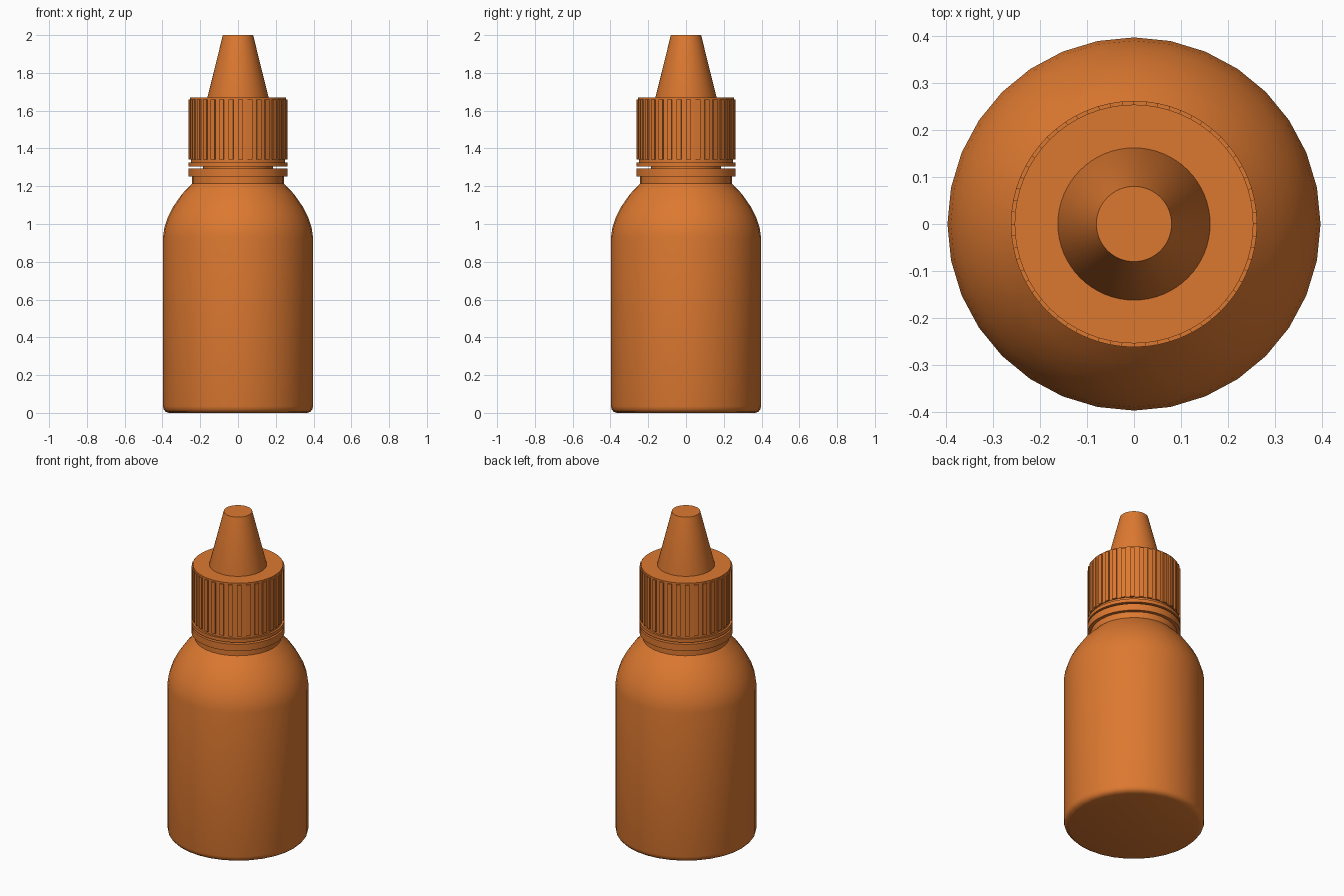
import bpy, bmesh
from math import pi, cos, sin, radians

if "Cube" in bpy.data.objects:
    bpy.data.objects.remove(bpy.data.objects["Cube"])

orange = bpy.data.materials.new("orange_plastic")
orange.diffuse_color = (0.72, 0.19, 0.03, 1)
orange.use_nodes = True
orange.node_tree.nodes["Principled BSDF"].inputs["Base Color"].default_value = orange.diffuse_color


def finish(name, bm, angle=35):
    bmesh.ops.recalc_face_normals(bm, faces=bm.faces)
    me = bpy.data.meshes.new(name)
    bm.to_mesh(me)
    bm.free()
    ob = bpy.data.objects.new(name, me)
    bpy.context.collection.objects.link(ob)
    me.materials.append(orange)
    bpy.ops.object.select_all(action='DESELECT')
    bpy.context.view_layer.objects.active = ob
    ob.select_set(True)
    bpy.ops.object.shade_smooth_by_angle(angle=radians(angle))
    return ob


def lathe(name, profile, sides):
    """Turn (radius, z) points around z, closing both ends with flat caps."""
    bm = bmesh.new()
    rings = [[bm.verts.new((r * cos(2 * pi * i / sides), r * sin(2 * pi * i / sides), z))
              for i in range(sides)] for r, z in profile]
    for a, b in zip(rings, rings[1:]):
        for i in range(sides):
            j = (i + 1) % sides
            bm.faces.new((a[i], a[j], b[j], b[i]))
    bm.faces.new(rings[0])
    bm.faces.new(rings[-1])
    return finish(name, bm)


# Bottle: rounded base, straight wall, domed shoulder, short neck
lathe("bottle_body", [
    (0.365, 0), (0.383, 0.006), (0.393, 0.018), (0.397, 0.035), (0.397, 0.93),
    (0.39, 0.98), (0.372, 1.035), (0.342, 1.093), (0.297, 1.158), (0.243, 1.214),
    (0.243, 1.26)], 32)

# Collar on the neck and the inner neck rising into the cap
lathe("neck_collar", [(0.262, 1.252), (0.262, 1.294)], 64)
lathe("inner_neck", [(0.185, 1.28), (0.185, 1.35)], 64)

# Tamper ring below the cap, with a thin recessed link to it
lathe("tamper_ring", [(0.262, 1.305), (0.262, 1.326), (0.25, 1.326), (0.25, 1.345)], 64)

# Cap core and its flat top
lathe("cap_core", [(0.254, 1.342), (0.254, 1.67)], 64)

# Grip ribs: alternate raised facets round the cap
RIBS = 32
bm = bmesh.new()
for k in range(RIBS):
    a0 = 2 * pi * k / RIBS
    a1 = a0 + pi / RIBS
    bottom, top = [[bm.verts.new((r * cos(a), r * sin(a), z))
                    for r, a in ((0.25, a0), (0.262, a0), (0.262, a1), (0.25, a1))]
                   for z in (1.342, 1.66)]
    bm.faces.new(bottom)
    bm.faces.new(top)
    for i in range(4):
        j = (i + 1) % 4
        bm.faces.new((bottom[i], bottom[j], top[j], top[i]))
finish("cap_ribs", bm)

# Tapered nozzle cover with a flat tip
lathe("nozzle", [(0.162, 1.66), (0.162, 1.67), (0.08, 2.0)], 64)
